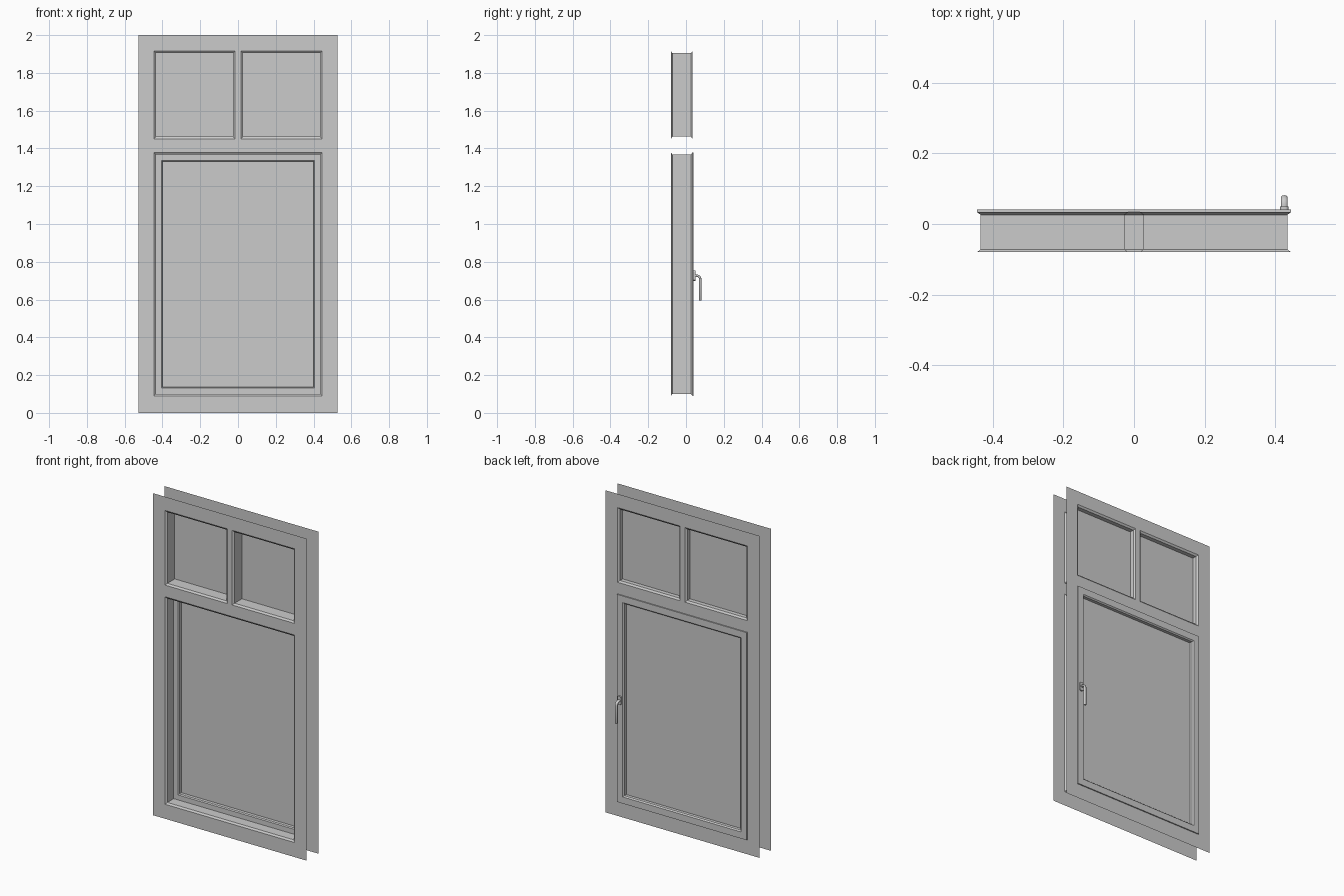
import bpy, bmesh, math

if "Cube" in bpy.data.objects:
    bpy.data.objects.remove(bpy.data.objects["Cube"])

FRONT, BACK, SASH_BACK = -0.08, 0.034, 0.041
CH = 0.011


def finish(name, bm):
    bmesh.ops.remove_doubles(bm, verts=bm.verts, dist=1e-5)
    me = bpy.data.meshes.new(name)
    bm.to_mesh(me)
    bm.free()
    ob = bpy.data.objects.new(name, me)
    bpy.context.collection.objects.link(ob)
    return ob


def ring(bm, rect, grow, y):
    x0, x1, z0, z1 = rect
    g = grow
    return [bm.verts.new(p) for p in ((x0 - g, y, z0 - g), (x1 + g, y, z0 - g),
                                      (x1 + g, y, z1 + g), (x0 - g, y, z1 + g))]


def loft(bm, rings):
    for a, b in zip(rings, rings[1:]):
        n = len(a)
        for i in range(n):
            j = (i + 1) % n
            bm.faces.new((a[i], a[j], b[j], b[i]))


def glass(name, rect, y):
    bm = bmesh.new()
    bm.faces.new(ring(bm, rect, 0, y))
    return finish(name, bm)


# Clear openings: two upper lights and the casement below
lights = [(-0.435, -0.027, 1.462, 1.904), (0.027, 0.435, 1.462, 1.904)]
casement = (-0.435, 0.435, 0.101, 1.368)
openings = lights + [casement]

# Frame: front and back face sheets plus chamfered reveals
bm = bmesh.new()
xs = (-0.528, -0.446, -0.016, 0.016, 0.446, 0.528)
zs = (0, 0.09, 1.379, 1.451, 1.915, 2)
for i in range(5):
    for k in range(5):
        if (k == 1 and 1 <= i <= 3) or (k == 3 and i in (1, 3)):
            continue
        cell = (xs[i], xs[i + 1], zs[k], zs[k + 1])
        bm.faces.new(ring(bm, cell, 0, FRONT))
        bm.faces.new(ring(bm, cell, 0, BACK)[::-1])
for r in openings:
    loft(bm, [ring(bm, r, g, y) for g, y in
              ((CH, FRONT), (0, FRONT + 0.008), (0, BACK - 0.008), (CH, BACK))])
bmesh.ops.remove_doubles(bm, verts=bm.verts, dist=1e-5)
finish("window_frame", bm)

# Upper panes
for side, r in zip(("left", "right"), lights):
    glass("upper_pane_" + side, r, 0.0)

# Sash: front ring, inner reveal, back ring and proud edge in one sweep
sight = (-0.4, 0.4, 0.138, 1.331)
bm = bmesh.new()
loft(bm, [ring(bm, casement, 0, -0.01), ring(bm, sight, 0.006, -0.01),
          ring(bm, sight, 0, -0.005), ring(bm, sight, 0, SASH_BACK - 0.007),
          ring(bm, sight, 0.007, SASH_BACK), ring(bm, casement, CH, SASH_BACK),
          ring(bm, casement, CH, BACK)])
finish("sash", bm)
glass("sash_pane", sight, 0.015)

# Handle rose
HX, HZ = 0.426, 0.727
bm = bmesh.new()
bmesh.ops.create_cube(bm, size=1)
for v in bm.verts:
    v.co = (HX + v.co.x * 0.024, SASH_BACK + 0.004 + v.co.y * 0.008, HZ + v.co.z * 0.055)
upright = [e for e in bm.edges if abs(e.verts[0].co.y - e.verts[1].co.y) > 0.005]
bmesh.ops.bevel(bm, geom=upright, offset=0.009, segments=4, profile=0.5, affect='EDGES')
finish("handle_rose", bm)

# Handle lever: oval section swept out from the rose and down
path = [(0.045, HZ, 0)]
R = 0.02
for i in range(7):
    t = math.radians(15 * i)
    path.append((0.0555 + R * math.sin(t), HZ - R + R * math.cos(t), t))
path.append((0.0755, 0.597, math.pi / 2))
path.append((0.0755, 0.594, math.pi / 2))
N = 16
bm = bmesh.new()
loops = []
for k, (y, z, t) in enumerate(path):
    s = 0.8 if k == len(path) - 1 else 1
    loop = []
    for i in range(N):
        a = 2 * math.pi * i / N
        w, d = 0.0095 * s * math.cos(a), 0.0062 * s * math.sin(a)
        loop.append(bm.verts.new((HX + w, y + d * math.sin(t), z + d * math.cos(t))))
    loops.append(loop)
loft(bm, loops)
bm.faces.new(loops[0])
bm.faces.new(loops[-1])
bmesh.ops.recalc_face_normals(bm, faces=bm.faces)
lever = finish("handle_lever", bm)
bpy.ops.object.select_all(action='DESELECT')
lever.select_set(True)
bpy.context.view_layer.objects.active = lever
bpy.ops.object.shade_smooth_by_angle(angle=math.radians(40))
